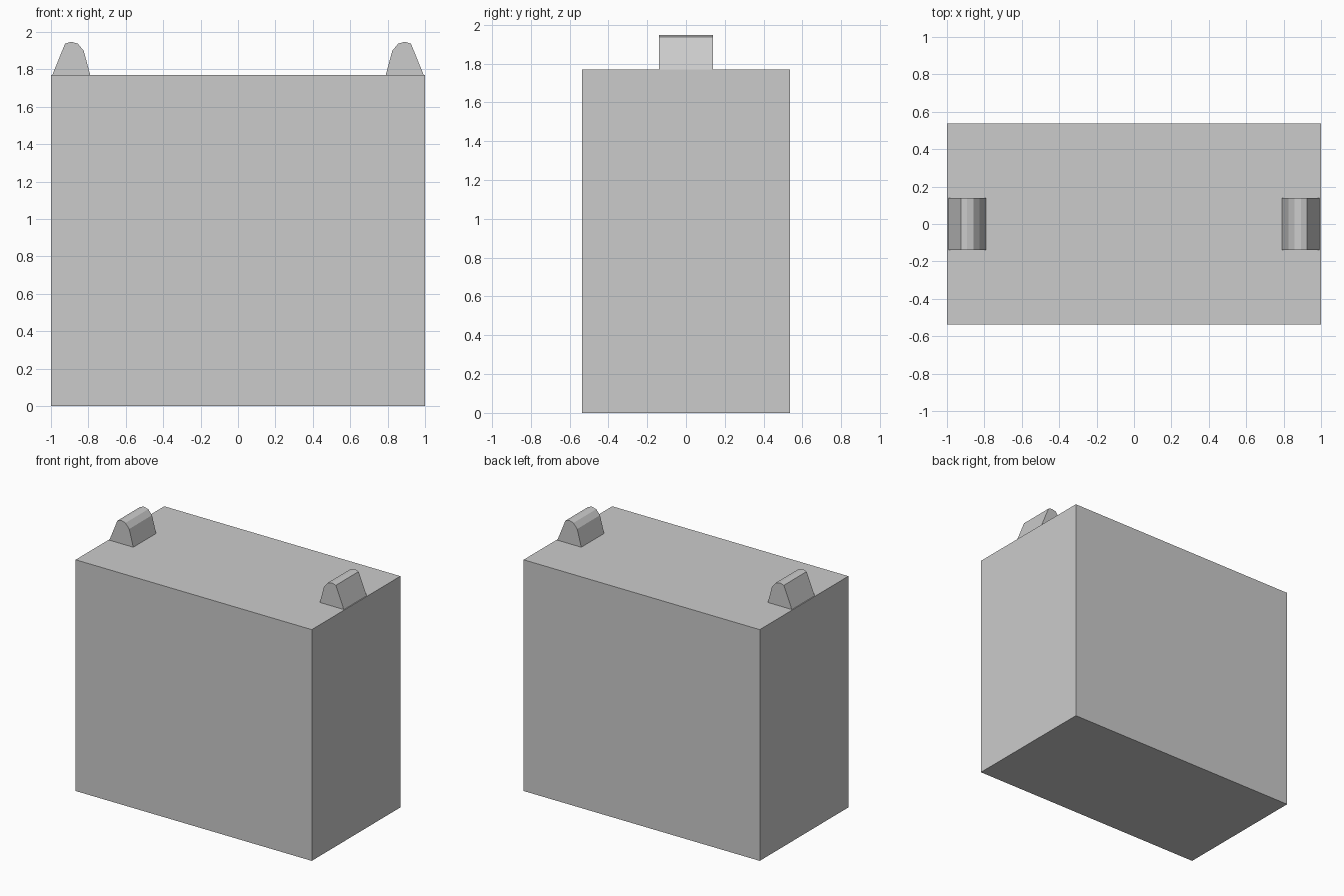
import bpy

if "Cube" in bpy.data.objects:
    bpy.data.objects.remove(bpy.data.objects["Cube"])

BODY_TOP = 1.77
BODY_HALF_DEPTH = 0.536
LUG_HALF_DEPTH = 0.138

# Lug outline (x, z) on the right-hand side, from outer foot over the crest
LUG_PROFILE = [(0.993, BODY_TOP), (0.925, 1.937), (0.893, 1.948),
               (0.857, 1.938), (0.825, 1.90), (0.79, BODY_TOP)]


def extrude_profile(name, profile, half_depth):
    """Solid prism: an x-z outline extruded symmetrically along y."""
    n = len(profile)
    verts = [(x, y, z) for y in (-half_depth, half_depth) for x, z in profile]
    faces = [tuple(range(n)), tuple(reversed(range(n, 2 * n)))]
    faces += [(i, i + n, (i + 1) % n + n, (i + 1) % n) for i in range(n)]
    mesh = bpy.data.meshes.new(name)
    mesh.from_pydata(verts, [], faces)
    obj = bpy.data.objects.new(name, mesh)
    bpy.context.collection.objects.link(obj)
    return obj


# Main block, outline counter-clockwise seen from the front
extrude_profile("body", [(-1, 0), (1, 0), (1, BODY_TOP), (-1, BODY_TOP)],
                BODY_HALF_DEPTH)

# Rounded lugs at both ends of the top, mirrored across x
extrude_profile("right_lug", LUG_PROFILE, LUG_HALF_DEPTH)
extrude_profile("left_lug", [(-x, z) for x, z in reversed(LUG_PROFILE)],
                LUG_HALF_DEPTH)
